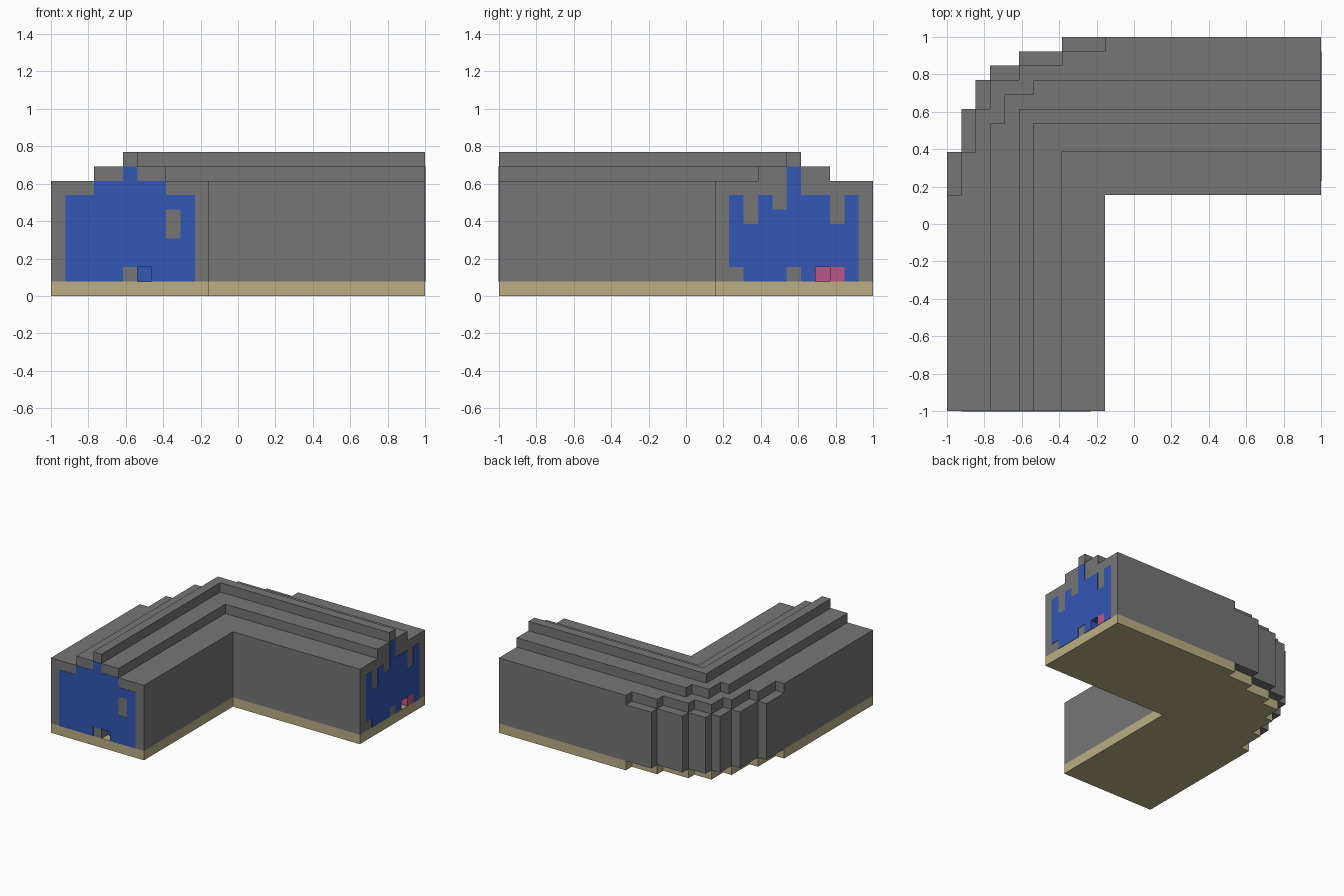
import bpy
import bmesh

cube = bpy.data.objects.get("Cube")
if cube:
    bpy.data.objects.remove(cube)

U = 2 / 26   # block size
N = 26       # blocks along each side


def material(name, rgb):
    m = bpy.data.materials.new(name)
    m.use_nodes = True
    m.diffuse_color = (*rgb, 1)
    m.node_tree.nodes["Principled BSDF"].inputs["Base Color"].default_value = (*rgb, 1)
    return m


GRAY = material("stone gray", (0.18, 0.18, 0.18))
TAN = material("sand", (0.5, 0.43, 0.235))
BLUE = material("deep blue", (0.034, 0.095, 0.46))
PINK = material("rose", (0.49, 0.093, 0.245))


def place(x, y, z):
    return (x * U - 1, y * U - 1, z * U)


def finish(bm, name, mats):
    bmesh.ops.recalc_face_normals(bm, faces=bm.faces)
    mesh = bpy.data.meshes.new(name)
    bm.to_mesh(mesh)
    bm.free()
    for m in mats:
        mesh.materials.append(m)
    ob = bpy.data.objects.new(name, mesh)
    bpy.context.collection.objects.link(ob)
    return ob


def layer(name, mat, z0, z1, inner, half, corner):
    """Extrude an L outline that is mirrored about its diagonal."""
    other = [(N - y, N - x) for x, y in reversed(half)]
    bm = bmesh.new()
    face = bm.faces.new([bm.verts.new(place(x, y, z0))
                         for x, y in [inner, *half, corner, *other]])
    top = bmesh.ops.extrude_face_region(bm, geom=[face], use_keep_orig=True)["geom"]
    for v in top:
        if isinstance(v, bmesh.types.BMVert):
            v.co.z = z1 * U
    return finish(bm, name, [mat])


# Stacked L-shaped layers with a stepped, rounded outer corner
inset = [(11, 0), (0, 0), (0, 15), (1, 15), (1, 18), (2, 18), (2, 21), (3, 21)]
bulge = [(11, 0), (0, 0), (0, 18), (1, 18), (1, 21), (2, 21), (2, 23)]
layer("base", TAN, 0, 1, (11, 15), inset, (3, 23))
walls = layer("walls", GRAY, 1, 7, (11, 15), bulge, (3, 23))
layer("eaves", GRAY, 7, 8, (11, 15), inset, (3, 23))
layer("roof_step", GRAY, 8, 9, (8, 18), [(8, 0), (3, 0), (3, 20), (4, 20)], (4, 22))
layer("roof_ridge", GRAY, 9, 10, (6, 20), [(6, 0), (5, 0)], (5, 21))


def cut_hole(lo, hi, mats, rule):
    """Cut a small floor-level hole; the rule colours its inner sides."""
    bm = bmesh.new()
    bmesh.ops.create_cube(bm, size=1)
    for v in bm.verts:
        v.co = place(*[h if c > 0 else l for c, l, h in zip(v.co, lo, hi)])
    cutter = finish(bm, "hole_cutter", mats)
    cutter.hide_render = True
    for p in cutter.data.polygons:
        p.material_index = rule(p.normal)
    mod = walls.modifiers.new("hole", "BOOLEAN")
    mod.operation = "DIFFERENCE"
    mod.solver = "EXACT"
    mod.material_mode = "TRANSFER"
    mod.object = cutter
    bpy.context.view_layer.objects.active = walls
    bpy.ops.object.modifier_apply(modifier=mod.name)
    bpy.data.objects.remove(cutter)


cut_hole((6, -1, 0.5), (7, 1, 2), [BLUE, GRAY], lambda n: int(n.x < -0.5))
cut_hole((25, 22, 0.5), (27, 23, 2), [BLUE, PINK],
         lambda n: int(n.x < -0.5 or n.y > 0.5))


def panel(name, mat, cells, point, out):
    """Thin painted plate made of square cells on an end wall."""
    bm = bmesh.new()
    for a, z in cells:
        bm.faces.new([bm.verts.new(place(*point(a + i, z + j)))
                      for i, j in ((0, 0), (1, 0), (1, 1), (0, 1))])
    bmesh.ops.remove_doubles(bm, verts=bm.verts, dist=U / 10)
    shell = bmesh.ops.extrude_face_region(bm, geom=bm.faces[:], use_keep_orig=True)["geom"]
    for v in shell:
        if isinstance(v, bmesh.types.BMVert):
            v.co.x += out[0]
            v.co.y += out[1]
    return finish(bm, name, [mat])


def columns(start, tops, gaps):
    return [(start + i, z) for i, t in enumerate(tops) for z in range(1, t)
            if (start + i, z) not in gaps]


# Painted end walls
T = 0.003
front_cells = columns(1, [7, 7, 8, 8, 9, 8, 8, 7, 7], {(5, 1), (6, 1), (8, 4), (8, 5)})
panel("front_end_panel", BLUE, front_cells, lambda a, z: (a, 0, z), (0, -T))
side_cells = columns(16, [7, 5, 7, 6, 9, 7, 7, 5, 7], {(16, 1), (20, 1), (22, 1), (23, 1)})
panel("left_end_panel", BLUE, side_cells, lambda a, z: (N, a, z), (T, 0))
panel("left_end_accent", PINK, [(23, 1)], lambda a, z: (N, a, z), (T, 0))
